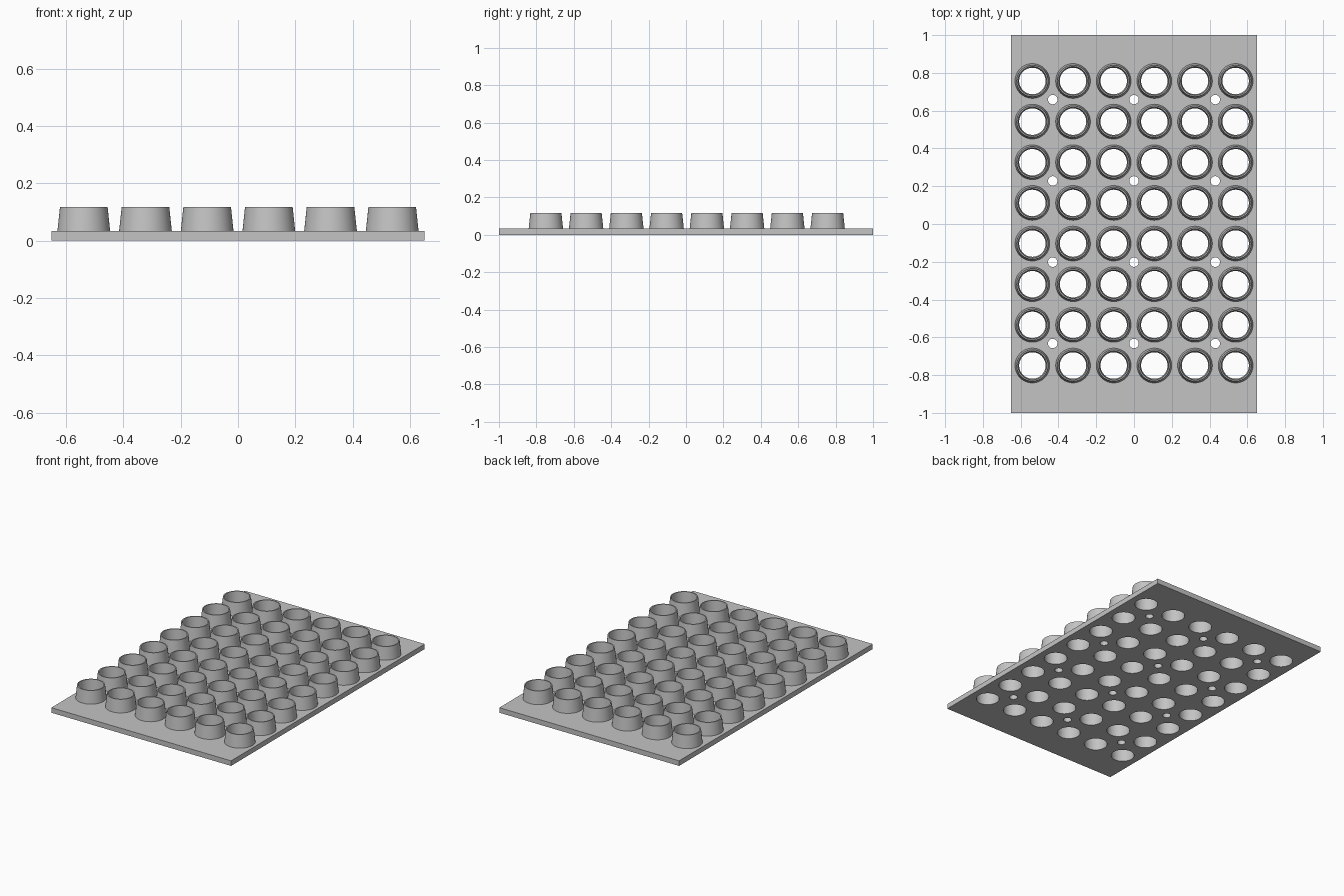
import bpy, bmesh
from math import cos, sin, pi, radians

SEG = 48
PITCH = 0.2152
COLS, ROWS = 6, 8
Y_MID = 0.004
PLATE_T = 0.033
TOP = 0.118
BORE = 0.07

if "Cube" in bpy.data.objects:
    bpy.data.objects.remove(bpy.data.objects["Cube"])

grey = bpy.data.materials.new("light_grey")
grey.use_nodes = True
colour = (0.55, 0.55, 0.55, 1)
grey.diffuse_color = colour
grey.node_tree.nodes["Principled BSDF"].inputs["Base Color"].default_value = colour


def ring(r, cx=0, cy=0, n=SEG):
    return [(cx + r * cos(2 * pi * i / n), cy + r * sin(2 * pi * i / n)) for i in range(n)]


def add_outline(curve, points):
    spline = curve.splines.new('POLY')
    spline.points.add(len(points) - 1)
    for p, (x, y) in zip(spline.points, points):
        p.co = (x, y, 0, 1)
    spline.use_cyclic_u = True


def smooth(obj):
    bpy.ops.object.select_all(action='DESELECT')
    obj.select_set(True)
    bpy.context.view_layer.objects.active = obj
    bpy.ops.object.shade_smooth_by_angle(angle=radians(30))


def grid_positions(count):
    return [(i - (count - 1) / 2) * PITCH for i in range(count)]


# Base plate: filled outline with cup bores and small drain holes
outline = bpy.data.curves.new("base_plate", 'CURVE')
outline.dimensions = '2D'
outline.fill_mode = 'BOTH'
outline.extrude = PLATE_T / 2
add_outline(outline, [(-0.65, -1), (0.65, -1), (0.65, 1), (-0.65, 1)])
for x in grid_positions(COLS):
    for y in grid_positions(ROWS):
        add_outline(outline, ring(BORE, x, y + Y_MID))
for x in (-2, 0, 2):
    for y in (-3, -1, 1, 3):
        add_outline(outline, ring(0.025, x * PITCH, y * PITCH + 0.013, 24))
plate = bpy.data.objects.new("base_plate", outline)
bpy.context.collection.objects.link(plate)
plate.location.z = PLATE_T / 2
plate.select_set(True)
bpy.context.view_layer.objects.active = plate
bpy.ops.object.convert(target='MESH')
plate = bpy.context.view_layer.objects.active
bm = bmesh.new()
bm.from_mesh(plate.data)
bmesh.ops.remove_doubles(bm, verts=bm.verts, dist=0.0001)
bmesh.ops.recalc_face_normals(bm, faces=bm.faces)
bm.to_mesh(plate.data)
bm.free()
plate.data.materials.clear()
plate.data.materials.append(grey)
smooth(plate)

# Tapered open cup, revolved from its wall profile
profile = [(0.092, PLATE_T), (0.083, TOP), (0.076, TOP), (BORE, PLATE_T)]
bm = bmesh.new()
loops = [[bm.verts.new((x, y, z)) for x, y in ring(r)] for r, z in profile]
for low, high in zip(loops, loops[1:]):
    for i in range(SEG):
        j = (i + 1) % SEG
        bm.faces.new((low[i], low[j], high[j], high[i]))
mesh = bpy.data.meshes.new("cups")
bm.to_mesh(mesh)
bm.free()
mesh.materials.append(grey)
cups = bpy.data.objects.new("cups", mesh)
bpy.context.collection.objects.link(cups)
cups.location = (grid_positions(COLS)[0], grid_positions(ROWS)[0] + Y_MID, 0)
smooth(cups)

# Repeat the cup in columns and rows
for name, count, step in (("columns", COLS, (PITCH, 0, 0)), ("rows", ROWS, (0, PITCH, 0))):
    array = cups.modifiers.new(name, 'ARRAY')
    array.count = count
    array.use_relative_offset = False
    array.use_constant_offset = True
    array.constant_offset_displace = step
